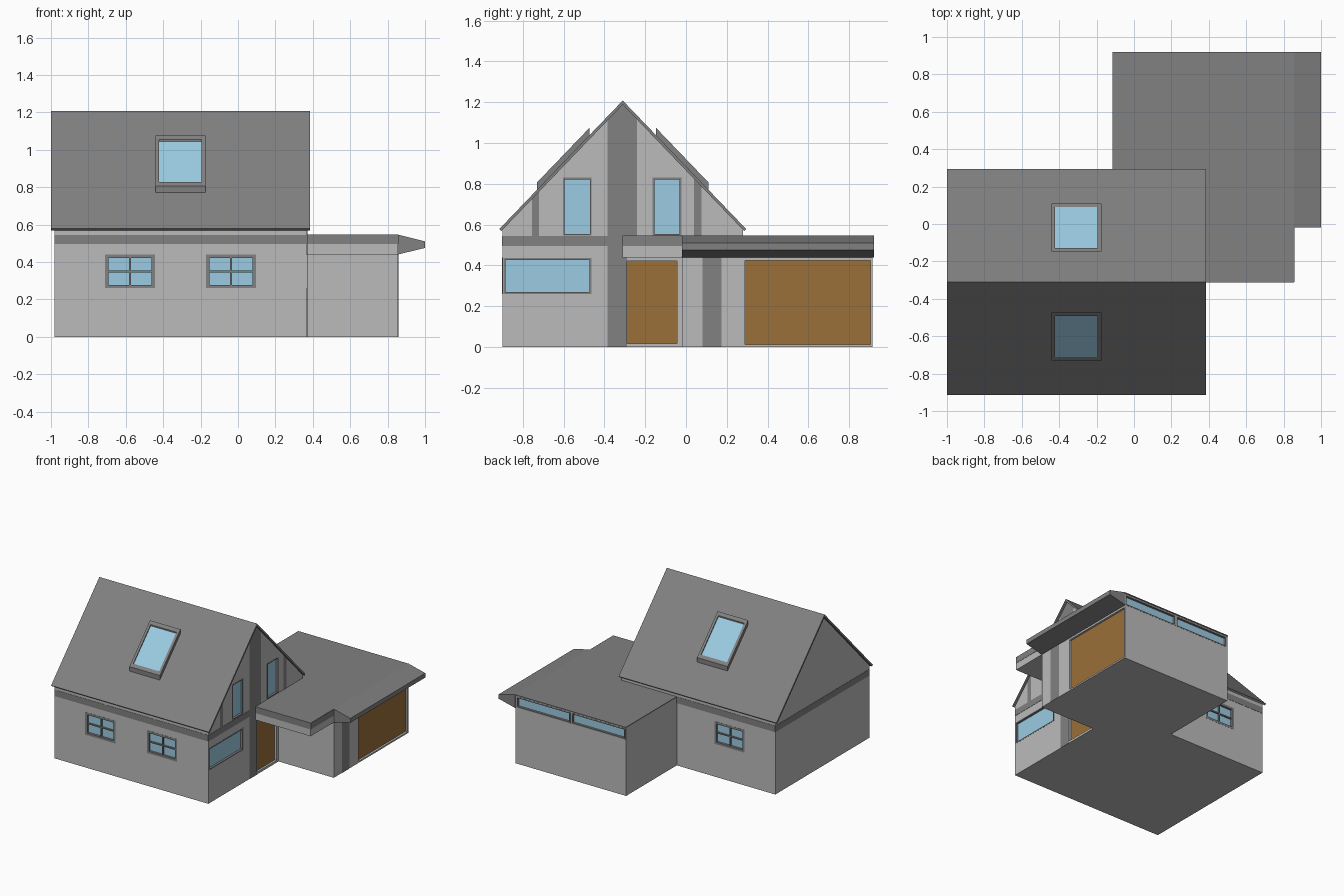
import bpy, bmesh
from mathutils import Matrix, Vector

if "Cube" in bpy.data.objects:
    bpy.data.objects.remove(bpy.data.objects["Cube"])


def material(name, color):
    m = bpy.data.materials.new(name)
    m.diffuse_color = (*color, 1)
    m.use_nodes = True
    m.node_tree.nodes["Principled BSDF"].inputs["Base Color"].default_value = m.diffuse_color
    return m


GLASS = material("glass", (0.33, 0.60, 0.76))
WOOD = material("wood", (0.33, 0.16, 0.04))
WALL = material("wall", (0.50, 0.50, 0.50))
DARK = material("dark_grey", (0.22, 0.22, 0.22))


def finish(name, bm, mat):
    bmesh.ops.recalc_face_normals(bm, faces=bm.faces)
    me = bpy.data.meshes.new(name)
    bm.to_mesh(me)
    bm.free()
    me.materials.append(mat)
    ob = bpy.data.objects.new(name, me)
    bpy.context.collection.objects.link(ob)
    return ob


def prism(name, pts, axis, lo, hi, mat):
    """Extrude a 2D profile along the x, y or z axis."""
    place = {"x": lambda p, t: (t, p[0], p[1]),
             "y": lambda p, t: (p[0], t, p[1]),
             "z": lambda p, t: (p[0], p[1], t)}[axis]
    bm = bmesh.new()
    face = bm.faces.new([bm.verts.new(place(p, lo)) for p in pts])
    ext = bmesh.ops.extrude_face_region(bm, geom=[face])
    verts = [g for g in ext["geom"] if isinstance(g, bmesh.types.BMVert)]
    bmesh.ops.translate(bm, verts=verts,
                        vec=Vector(place((0, 0), hi)) - Vector(place((0, 0), lo)))
    return finish(name, bm, mat)


def plane(o, u, v, n):
    """Working plane: u across, v up, n outwards."""
    return Matrix([[u[i], v[i], n[i], o[i]] for i in range(3)] + [[0, 0, 0, 1]])


def boxes(name, base, rects, c0, c1, mat):
    """Boxes on a working plane, each rect = (u0, u1, v0, v1)."""
    bm = bmesh.new()
    for a0, a1, b0, b1 in rects:
        m = (base @ Matrix.Translation(((a0 + a1) / 2, (b0 + b1) / 2, (c0 + c1) / 2))
             @ Matrix.Diagonal((a1 - a0, b1 - b0, c1 - c0, 1)))
        bmesh.ops.create_cube(bm, size=1, matrix=m)
    return finish(name, bm, mat)


def border(r, w):
    a0, a1, b0, b1 = r
    return [(a0, a1, b0, b0 + w), (a0, a1, b1 - w, b1),
            (a0, a0 + w, b0 + w, b1 - w), (a1 - w, a1, b0 + w, b1 - w)]


def opening(body, name, base, r, w=0, cross=False, panel=GLASS):
    """Recess cut in a wall, filled with a panel and an optional frame."""
    cutter = boxes("cutter", base, [r], -0.02, 0.05, WALL)
    mod = body.modifiers.new("recess", "BOOLEAN")
    mod.operation, mod.solver, mod.object = "DIFFERENCE", "EXACT", cutter
    bpy.context.view_layer.objects.active = body
    bpy.ops.object.modifier_apply(modifier=mod.name)
    bpy.data.objects.remove(cutter)
    boxes(name, base, [r], -0.02, -0.016, panel)
    if w:
        boxes(name + "_frame", base, border(r, w), -0.02, 0.001, DARK)
    if cross:
        u, v = (r[0] + r[1]) / 2, (r[2] + r[3]) / 2
        boxes(name + "_bars", base, [(u - .005, u + .005, r[2] + w, r[3] - w),
                                     (r[0] + w, r[1] - w, v - .005, v + .005)],
              -0.018, -0.006, DARK)


X, Y, Z = Vector((1, 0, 0)), Vector((0, 1, 0)), Vector((0, 0, 1))
RIDGE, SLOPE = -0.31, 1.041


def roof_z(y, top=1.188):
    return top - SLOPE * abs(y - RIDGE)


FRONT = plane((0, -0.90, 0), X, Z, -Y)
BACK = plane((0, 0.28, 0), X, Z, Y)
LEFT = plane((-0.98, 0, 0), Y, Z, -X)
RIGHT = plane((0.37, 0, 0), Y, Z, X)
GARAGE_FRONT = plane((0.855, 0, 0), Y, Z, X)
GARAGE_BACK = plane((0, 0.915, 0), X, Z, Y)
CANOPY_FRONT = plane((0, -0.31, 0), X, Z, -Y)

# Main house with gables
house = prism("house_walls", [(-0.90, 0), (0.28, 0), (0.28, roof_z(0.28)),
                              (RIDGE, roof_z(RIDGE)), (-0.90, roof_z(-0.90))],
              "x", -0.98, 0.37, WALL)
prism("house_roof", [(-0.915, roof_z(-0.915, 1.208)), (RIDGE, 1.208),
                     (0.295, roof_z(0.295, 1.208)), (0.285, roof_z(0.285)),
                     (RIDGE, 1.188), (-0.905, roof_z(-0.905))],
      "x", -1.0, 0.385, DARK)

# Garage, door canopy, flat roof and sloped front overhang
garage = prism("garage_walls", [(0.37, -0.02), (0.855, -0.02), (0.855, 0.915),
                                (-0.115, 0.915), (-0.115, 0.28), (0.37, 0.28)],
               "z", 0, 0.538, WALL)
prism("door_canopy", [(0.37, -0.31), (0.855, -0.31), (0.855, -0.02), (0.37, -0.02)],
      "z", 0.44, 0.538, WALL)
prism("garage_roof", [(0.37, -0.31), (0.855, -0.31), (0.855, 0.92),
                      (-0.115, 0.92), (-0.115, 0.28), (0.37, 0.28)],
      "z", 0.538, 0.546, DARK)
prism("garage_overhang", [(0.855, 0.546), (1.0, 0.51), (1.0, 0.475), (0.855, 0.44)],
      "y", -0.02, 0.92, DARK)

# Windows and doors
for i, x in enumerate((-0.71, -0.17)):
    opening(house, f"front_window_{i}", FRONT, (x, x + 0.265, 0.26, 0.44), 0.018, True)
opening(house, "back_window", BACK, (-0.71, -0.445, 0.26, 0.44), 0.018, True)
opening(house, "side_window", RIGHT, (-0.895, -0.463, 0.26, 0.437), 0.01)
for i, y in enumerate((-0.603, -0.163)):
    opening(house, f"gable_window_{i}", RIGHT, (y, y + 0.14, 0.547, 0.83), 0.008)
opening(house, "front_door", RIGHT, (-0.29, -0.045, 0.018, 0.422), panel=WOOD)
opening(garage, "garage_door", GARAGE_FRONT, (0.29, 0.905, 0.012, 0.425), panel=WOOD)
for i, x in enumerate((-0.108, 0.375)):
    opening(garage, f"garage_window_{i}", GARAGE_BACK, (x, x + 0.473, 0.445, 0.532), 0.01)

# Horizontal trim bands
for name, base, a0, a1 in (("front", FRONT, -0.98, 0.37), ("left", LEFT, -0.90, 0.28),
                           ("back", BACK, -0.98, -0.115), ("right", RIGHT, -0.90, -0.31),
                           ("canopy_front", CANOPY_FRONT, 0.37, 0.855),
                           ("canopy_right", GARAGE_FRONT, -0.31, -0.02)):
    boxes(name + "_band", base, [(a0, a1, 0.495, 0.545)], 0, 0.002, DARK)

# Vertical trim strips
boxes("garage_strip", GARAGE_FRONT, [(0.08, 0.175, 0, 0.44)], 0, 0.002, DARK)
boxes("door_strip", RIGHT, [(-0.385, -0.29, 0, 0.495)], 0, 0.002, DARK)
for name, y0, y1 in (("left", -0.755, -0.72), ("middle", -0.385, -0.24),
                     ("right", 0.04, 0.075)):
    top = [(y, roof_z(y)) for y in ((y1, RIDGE, y0) if y0 < RIDGE < y1 else (y1, y0))]
    prism(f"gable_strip_{name}", [(y0, 0.545), (y1, 0.545)] + top, "x", 0.37, 0.372, DARK)

# Skylights on both roof slopes
for name, s in (("front", 1), ("back", -1)):
    base = plane((0, RIDGE, 1.208), X, Vector((0, s, SLOPE)), Z)
    r = (-0.442, -0.175, -0.42, -0.162)
    boxes(f"{name}_skylight_frame", base, border(r, 0.02), -0.005, 0.036, DARK)
    boxes(f"{name}_skylight_glass", base, [(-0.422, -0.195, -0.40, -0.182)],
          -0.005, 0.026, GLASS)
